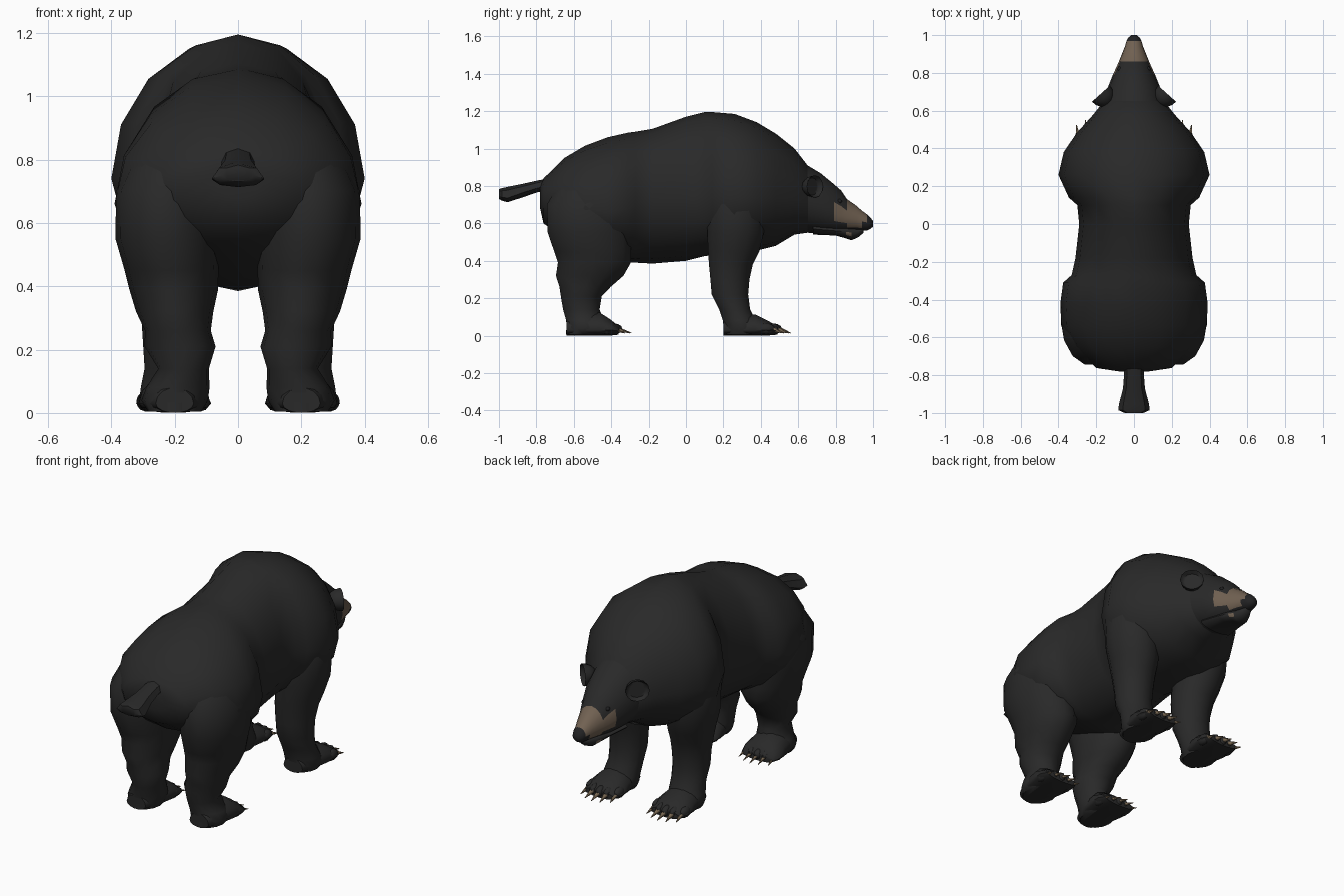
import bpy, bmesh, math
from mathutils import Vector, Matrix

cube = bpy.data.objects.get("Cube")
if cube:
    bpy.data.objects.remove(cube, do_unlink=True)


def material(name, colour):
    m = bpy.data.materials.new(name)
    m.use_nodes = True
    m.diffuse_color = (*colour, 1)
    bsdf = next(n for n in m.node_tree.nodes if n.type == "BSDF_PRINCIPLED")
    bsdf.inputs["Base Color"].default_value = (*colour, 1)
    bsdf.inputs["Roughness"].default_value = 0.9
    return m


FUR = material("black fur", (0.022, 0.022, 0.022))
TAN = material("tan muzzle", (0.165, 0.12, 0.084))
NOSE = material("dark nose", (0.016, 0.016, 0.017))
CLAW = material("horn claw", (0.2, 0.145, 0.09))


def finish(name, bm, mats, rule=None, angle=60):
    bmesh.ops.recalc_face_normals(bm, faces=bm.faces)
    if rule:
        for f in bm.faces:
            f.material_index = rule(f.calc_center_median())
    mesh = bpy.data.meshes.new(name)
    bm.to_mesh(mesh)
    bm.free()
    for m in mats:
        mesh.materials.append(m)
    ob = bpy.data.objects.new(name, mesh)
    bpy.context.collection.objects.link(ob)
    bpy.ops.object.select_all(action="DESELECT")
    ob.select_set(True)
    bpy.context.view_layer.objects.active = ob
    bpy.ops.object.shade_smooth_by_angle(angle=math.radians(angle))


def skin(bm, loops):
    """Bridge equal loops of points into a closed tube."""
    rings = [[bm.verts.new(p) for p in loop] for loop in loops]
    n = len(rings[0])
    for a, b in zip(rings, rings[1:]):
        for i in range(n):
            j = (i + 1) % n
            bm.faces.new((a[i], a[j], b[j], b[i]))
    bm.faces.new(rings[0])
    bm.faces.new(rings[-1])


def circle(n):
    return [(math.cos(math.tau * i / n), math.sin(math.tau * i / n)) for i in range(n)]


def loft_y(rings, sides=16, cx=0.0):
    """Rings of (y, half width, top, widest height, bottom)."""
    bm = bmesh.new()
    skin(bm, [[(cx + w * c, y, mid + s * (top - mid if s > 0 else mid - low))
               for c, s in circle(sides)] for y, w, top, mid, low in rings])
    return bm


def loft_z(rings, side, sides=14):
    """Rings of (z, centre x, centre y, radius x, radius y)."""
    bm = bmesh.new()
    skin(bm, [[(side * (x + rx * c), y + ry * s, z) for c, s in circle(sides)]
              for z, x, y, rx, ry in rings])
    return bm


def ball(bm, centre, size, u=8, v=6):
    mat = Matrix.Translation(centre) @ Matrix.Diagonal((*size, 1))
    bmesh.ops.create_uvsphere(bm, u_segments=u, v_segments=v, radius=1, matrix=mat)


# Torso and neck, the belly rising to a cleft between the thighs
finish("torso", loft_y([
    (-.78, .08, .80, .75, .68), (-.762, .20, .84, .73, .60),
    (-.65, .32, .95, .71, .52), (-.54, .385, 1.015, .68, .47),
    (-.42, .39, 1.06, .66, .425), (-.31, .375, 1.085, .68, .39),
    (-.27, .33, 1.09, .70, .39), (-.18, .31, 1.105, .72, .385),
    (0, .29, 1.17, .74, .40), (.10, .30, 1.195, .75, .425),
    (.14, .345, 1.195, .75, .43), (.26, .40, 1.185, .74, .44),
    (.38, .372, 1.14, .74, .455), (.48, .305, 1.08, .74, .48),
    (.58, .215, 1.0, .73, .54), (.65, .16, .91, .71, .55),
    (.70, .10, .82, .69, .59)]), [FUR])


# Head with tan muzzle, dark lips and dark nose tip
def muzzle_rule(p):
    if p.y > .967 or (p.y > .93 and p.z < .615) or (p.y > .87 and p.z < .585):
        return 2
    if p.y > .86:
        return 1 if p.z > .585 else 0
    return 1 if p.y > .795 and .60 < p.z < .68 else 0


finish("head", loft_y([
    (.60, .175, .96, .72, .56), (.65, .158, .91, .71, .55),
    (.72, .14, .868, .69, .545), (.79, .112, .81, .655, .545),
    (.83, .093, .775, .64, .55), (.86, .08, .73, .63, .555),
    (.91, .06, .695, .62, .56), (.94, .048, .668, .61, .56),
    (.968, .04, .648, .605, .562), (.985, .032, .632, .60, .57),
    (1.0, .014, .612, .597, .582)]), [FUR, TAN, NOSE], muzzle_rule)

# Lower jaw with a small tan patch under each side of the lip
finish("lower_jaw", loft_y([
    (.68, .105, .60, .57, .54), (.80, .08, .59, .56, .535),
    (.855, .063, .585, .555, .52), (.885, .05, .58, .55, .51),
    (.92, .036, .575, .555, .525), (.95, .02, .575, .565, .55)], 12),
    [FUR, TAN], lambda p: int(.86 < p.y < .88 and .535 < p.z < .55))

# Tail, widening to a blunt brush
finish("tail", loft_y([
    (-.68, .06, .85, .80, .76), (-.79, .052, .83, .79, .768),
    (-.87, .058, .812, .765, .74), (-.955, .08, .795, .735, .713),
    (-.985, .083, .788, .74, .722), (-1.0, .05, .783, .75, .73)], 8), [FUR], angle=40)


def ear(side):
    """Rounded ear whose front half is pushed in to form a thin-rimmed cup."""
    bm = bmesh.new()
    bmesh.ops.create_uvsphere(bm, u_segments=12, v_segments=8, radius=1)
    for v in bm.verts:
        if v.co.z > .3:
            v.co.z = -.3
            v.co.xy *= .85
    bmesh.ops.transform(bm, verts=bm.verts, matrix=(
        Matrix.Translation((side * .175, .69, .797))
        @ Matrix.Rotation(side * math.radians(-42), 4, "Z")
        @ Matrix.Diagonal((.064, .075, .06, 1))
        @ Matrix.Rotation(math.radians(-90), 4, "X")))
    return bm


def foot(prefix, side, cx, rings, toe_y, claw_radius):
    """Flat foot with five toes and a curved row of claws."""
    finish(prefix + "_foot", loft_y(rings, 14, side * cx), [FUR])
    toes, claws = bmesh.new(), bmesh.new()
    for i in range(-2, 3):
        x = side * cx + i * .043
        y = toe_y - .009 * i * i
        ball(toes, (x, y, .036), (.025, .048, .03))
        base, tip = Vector((x, y + .03, .034)), Vector((x + i * .004, y + .095, .014))
        axis = tip - base
        bmesh.ops.create_cone(
            claws, cap_ends=True, segments=6, radius1=claw_radius, radius2=.002,
            depth=axis.length, matrix=Matrix.Translation((base + tip) / 2)
            @ axis.to_track_quat("Z", "Y").to_matrix().to_4x4())
    finish(prefix + "_toes", toes, [FUR])
    finish(prefix + "_claws", claws, [CLAW])


REAR_LEG = [
    (.92, .15, -.46, .08, .13), (.82, .20, -.49, .13, .19),
    (.70, .225, -.515, .16, .235), (.55, .222, -.515, .165, .23),
    (.45, .21, -.50, .148, .21), (.39, .203, -.49, .14, .20),
    (.32, .20, -.515, .122, .185), (.26, .19, -.54, .104, .14),
    (.21, .183, -.56, .112, .112), (.14, .172, -.56, .08, .10),
    (.08, .19, -.54, .10, .103), (.04, .20, -.535, .105, .107),
    (.005, .20, -.545, .085, .10)]
FRONT_LEG = [
    (.85, .20, .27, .12, .13), (.70, .23, .268, .15, .16),
    (.55, .23, .265, .14, .155), (.45, .215, .255, .125, .14),
    (.38, .205, .24, .115, .12), (.30, .20, .235, .105, .107),
    (.22, .20, .235, .10, .10), (.14, .20, .26, .095, .085),
    (.08, .207, .285, .10, .09), (.04, .21, .298, .102, .098),
    (.005, .21, .295, .085, .095)]
REAR_FOOT = [
    (-.64, .06, .08, .03, 0), (-.56, .095, .12, .03, 0),
    (-.46, .113, .125, .03, 0), (-.40, .115, .085, .03, 0),
    (-.36, .10, .05, .025, .005)]
FRONT_FOOT = [
    (.20, .06, .08, .03, 0), (.28, .092, .12, .03, 0),
    (.37, .108, .115, .03, 0), (.44, .112, .08, .03, 0),
    (.49, .095, .05, .025, .005)]

# Paired parts
for label, side in (("left", 1), ("right", -1)):
    finish(label + "_ear", ear(side), [FUR])
    eye = bmesh.new()
    ball(eye, (side * .076, .82, .718), (.012, .014, .012))
    finish(label + "_eye", eye, [NOSE])
    finish(label + "_rear_leg", loft_z(REAR_LEG, side), [FUR])
    finish(label + "_front_leg", loft_z(FRONT_LEG, side), [FUR])
    foot(label + "_rear", side, .20, REAR_FOOT, -.388, .01)
    foot(label + "_front", side, .21, FRONT_FOOT, .465, .014)
